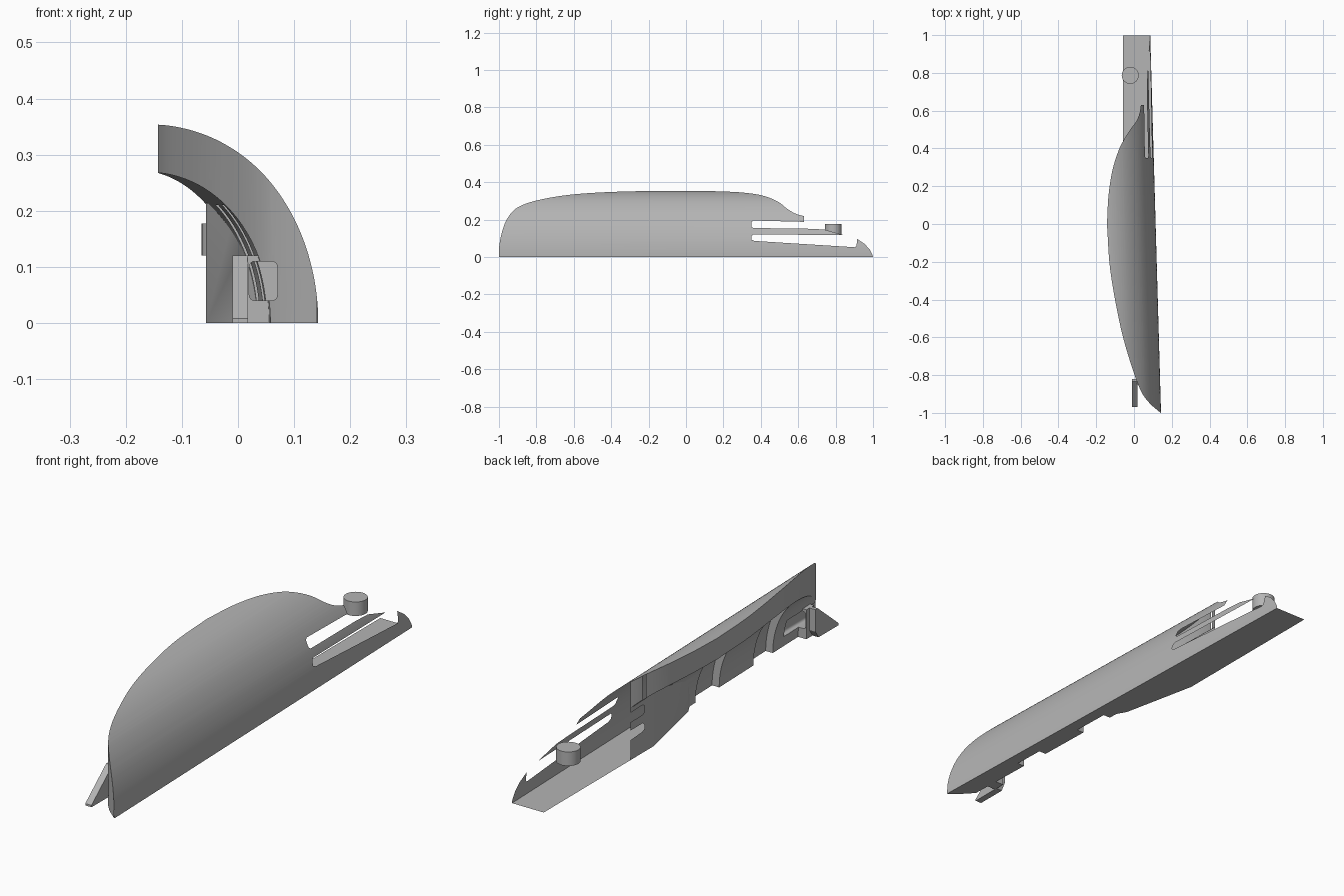
import bpy, bmesh, math
from mathutils import Vector

if "Cube" in bpy.data.objects:
    bpy.data.objects.remove(bpy.data.objects["Cube"])

grey = bpy.data.materials.new("plain_grey")
grey.diffuse_color = (0.46, 0.46, 0.46, 1)
grey.use_nodes = True
grey.node_tree.nodes["Principled BSDF"].inputs["Base Color"].default_value = grey.diffuse_color
TAPER = 0.0285  # sideways drift of the shell along its length


def prism(name, pts, axis, lo, hi, taper=0.0):
    """Extrude a 2D outline along an axis between lo and hi."""
    place = {'X': lambda a, b, t: (t, a, b),
             'Y': lambda a, b, t: (a - taper * (t + 1), t, b),
             'Z': lambda a, b, t: (a, b, t)}[axis]
    bm = bmesh.new()
    ends = [[bm.verts.new(place(a, b, t)) for a, b in pts] for t in (lo, hi)]
    n = len(pts)
    bm.faces.new(ends[0])
    bm.faces.new(ends[1][::-1])
    for i in range(n):
        j = (i + 1) % n
        bm.faces.new((ends[0][j], ends[0][i], ends[1][i], ends[1][j]))
    bmesh.ops.recalc_face_normals(bm, faces=bm.faces)
    me = bpy.data.meshes.new(name)
    bm.to_mesh(me)
    bm.free()
    ob = bpy.data.objects.new(name, me)
    bpy.context.collection.objects.link(ob)
    me.materials.append(grey)
    return ob


def combine(ob, tool, op):
    """Apply a boolean and discard the tool."""
    mod = ob.modifiers.new("cut", 'BOOLEAN')
    mod.operation, mod.object, mod.solver = op, tool, 'EXACT'
    bpy.context.view_layer.objects.active = ob
    bpy.ops.object.modifier_apply(modifier=mod.name)
    bpy.data.objects.remove(tool)


def arc_section(a, b, floor, top=9.0, n=40):
    """Quarter ellipse filled towards the left, optionally capped at a height."""
    end = math.asin(min(1, top / b))
    arc = [(-0.14 + a * math.cos(end * i / n), b * math.sin(end * i / n))
           for i in range(n + 1)]
    if floor < 0:
        arc.insert(0, (arc[0][0], floor))
    return arc + [(-0.3, arc[-1][1]), (-0.3, floor)]


def smooth_curve(pts, steps=5):
    """Catmull-Rom curve through the points."""
    p = [Vector(q) for q in pts]
    p = [2 * p[0] - p[1]] + p + [2 * p[-1] - p[-2]]
    out = []
    for k in range(1, len(p) - 2):
        a, b, c, d = p[k - 1:k + 3]
        for s in range(steps):
            t = s / steps
            v = 0.5 * (2 * b + (c - a) * t + (2 * a - 5 * b + 4 * c - d) * t ** 2
                       + (3 * b - a - 3 * c + d) * t ** 3)
            out.append((v.x, v.y))
    return out + [tuple(pts[-1])]


# solid curved shell
shell = prism("curved_shell", arc_section(0.283, 0.355, 0.0), 'Y', -1, 1, TAPER)

# hollow inside, leaving a solid wedge under the rear half
hollow = prism("hollow", arc_section(0.2, 0.27, -0.05), 'Y', -1.1, 1.1, TAPER)
wedge = prism("wedge", [(0.3, 1.2), (-0.057, 1.2), (-0.057, 0.29), (0.011, -0.03),
                        (0.05, -0.1), (0.3, -0.1)], 'Z', -0.2, 0.5)
combine(hollow, wedge, 'DIFFERENCE')
combine(shell, hollow, 'DIFFERENCE')

# two arched grooves inside
for lo, hi in ((-0.27, -0.11), (-0.63, -0.5)):
    combine(shell, prism("groove", arc_section(0.232, 0.30, -0.05, 0.21), 'Y',
                         lo, hi, TAPER), 'DIFFERENCE')

# curved upper edge, cut straight down
front_edge = smooth_curve([(0.141, -1), (0.134, -0.994), (0.084, -0.95), (0.04, -0.89),
                           (-0.007, -0.77), (-0.07, -0.55), (-0.125, -0.25), (-0.143, 0)])
rear_edge = smooth_curve([(-0.143, 0), (-0.135, 0.15), (-0.115, 0.28), (-0.085, 0.38),
                          (-0.057, 0.44), (-0.02, 0.5), (0.01, 0.54), (0.029, 0.585),
                          (0.038, 0.64)])
low_rear = [q for q in rear_edge[1:] if q[0] <= -0.057]
plan = front_edge + low_rear + [(-0.057, 0.46), (-0.057, 1.1), (0.3, 1.1), (0.3, -1)]
combine(shell, prism("plan", plan, 'Z', -0.1, 0.5), 'INTERSECT')
lip = [q for q in rear_edge if q[1] > 0.36]
combine(shell, prism("lip_trim", lip + [(0.038, 1.2), (-0.4, 1.2), (-0.4, lip[0][1])],
                     'Z', 0.175, 0.6), 'DIFFERENCE')

# slots that free the tongue, and the rounded rear stop
slots = [(0.36, 0.155), (0.35, 0.162), (0.35, 0.188), (0.36, 0.195), (0.63, 0.188),
         (0.63, 0.6), (1.2, 0.6), (1.2, -0.05), (1.002, -0.05), (0.998, 0.01),
         (0.982, 0.04), (0.955, 0.07), (0.915, 0.097), (0.912, 0.06), (0.905, 0.052),
         (0.365, 0.086), (0.35, 0.093), (0.35, 0.112), (0.36, 0.121), (0.845, 0.117),
         (0.74, 0.147), (0.66, 0.151)]
combine(shell, prism("slots", slots, 'X', -0.5, 0.5), 'DIFFERENCE')

# round button on the tongue
button = prism("button", [(-0.02 + 0.045 * math.cos(i * math.pi / 16),
                           0.787 + 0.045 * math.sin(i * math.pi / 16))
                          for i in range(32)], 'Z', 0.12, 0.177)

# front hook: sloped wedge and the link that ties it to the shell
hook = prism("front_hook", [(-0.97, 0), (-0.84, 0), (-0.82, 0.03), (-0.82, 0.12),
                            (-0.835, 0.12), (-0.97, 0.008)], 'X', -0.01, 0.018)
link = prism("hook_link", [(-0.85, 0), (-0.8, 0), (-0.8, 0.12), (-0.85, 0.12)],
             'X', 0.017, 0.065)

# rounded pocket beside the hook
pocket = []
for cx, cz, a0 in ((0.06, 0.1, 0), (0.03, 0.1, 90), (0.03, 0.05, 180), (0.06, 0.05, 270)):
    for k in range(5):
        a = math.radians(a0 + k * 22.5)
        pocket.append((cx + 0.01 * math.cos(a), cz + 0.01 * math.sin(a)))
for part in (shell, link):
    combine(part, prism("pocket", pocket, 'Y', -1.1, -0.7), 'DIFFERENCE')

for ob in (shell, button, hook, link):
    bpy.ops.object.select_all(action='DESELECT')
    ob.select_set(True)
    bpy.context.view_layer.objects.active = ob
    bpy.ops.object.shade_smooth_by_angle(angle=math.radians(25))
